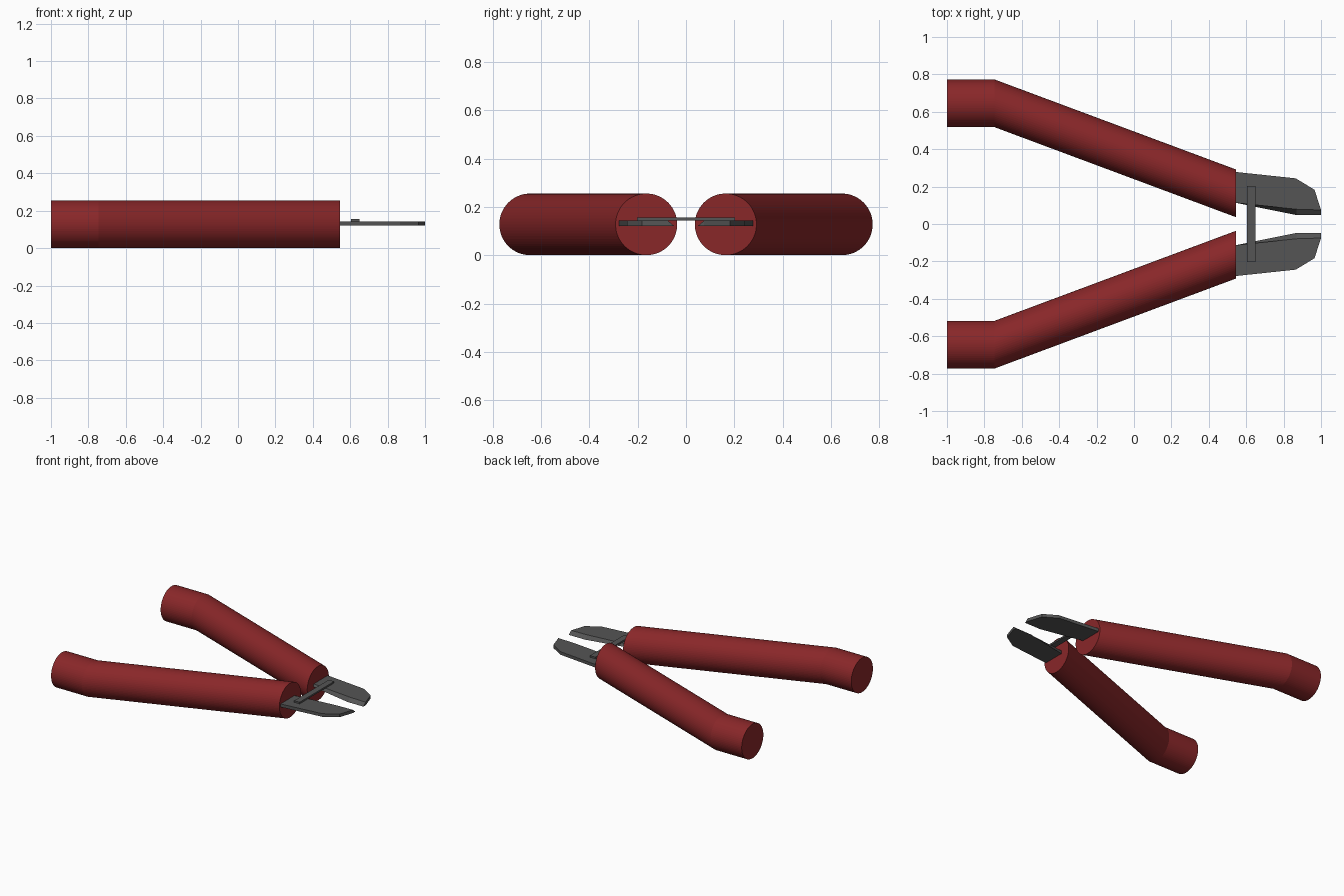
import bpy, bmesh, math

if "Cube" in bpy.data.objects:
    bpy.data.objects.remove(bpy.data.objects["Cube"])


def material(name, rgb):
    m = bpy.data.materials.new(name)
    m.diffuse_color = (*rgb, 1)
    m.use_nodes = True
    m.node_tree.nodes["Principled BSDF"].inputs["Base Color"].default_value = m.diffuse_color
    return m


red = material("red_grip", (0.25, 0.02, 0.022))
steel = material("dark_steel", (0.09, 0.09, 0.09))


def loft(name, rings, mat, mirror=False):
    """Join equal-length rings of points into a closed solid."""
    bm = bmesh.new()
    loops = [[bm.verts.new(p) for p in ring] for ring in rings]
    n = len(loops[0])
    for a, b in zip(loops, loops[1:]):
        for i in range(n):
            j = (i + 1) % n
            bm.faces.new((a[i], a[j], b[j], b[i]))
    bm.faces.new(loops[0])
    bm.faces.new(loops[-1])
    bmesh.ops.remove_doubles(bm, verts=bm.verts, dist=0.0001)
    bmesh.ops.recalc_face_normals(bm, faces=bm.faces)
    me = bpy.data.meshes.new(name)
    bm.to_mesh(me)
    bm.free()
    me.materials.append(mat)
    ob = bpy.data.objects.new(name, me)
    bpy.context.collection.objects.link(ob)
    if mirror:
        mod = ob.modifiers.new("mirror", 'MIRROR')
        mod.use_axis = (False, True, False)
        mod.use_mirror_merge = False
    return ob


# Handles: round section swept along a bent path, ends square to x
R, SIDES = 0.1275, 64


def circle(x, y):
    return [(x, y + R * math.cos(2 * math.pi * i / SIDES),
             R + R * math.sin(2 * math.pi * i / SIDES)) for i in range(SIDES)]


path = [(-1.0, 0.645), (-0.745, 0.645), (0.545, 0.164)]
loft("handles", [circle(x, y) for x, y in path], red, mirror=True)

# Jaws: flat plates whose inner edge is ground to a bevel
outer = [(1.0, 0.075), (0.965, 0.183), (0.865, 0.244), (0.545, 0.278)]
lower = [(0.545, 0.113), (0.868, 0.048), (1.0, 0.048)] + outer
upper = [(0.545, 0.113), (0.868, 0.079), (1.0, 0.075)] + outer
loft("jaws", [[(x, y, 0.12) for x, y in lower],
              [(x, y, 0.143) for x, y in upper]], steel, mirror=True)

# Bar tying the two jaws together
corners = [(0.605, -0.203), (0.65, -0.203), (0.65, 0.203), (0.605, 0.203)]
loft("cross_bar", [[(x, y, z) for x, y in corners] for z in (0.143, 0.155)], steel)
